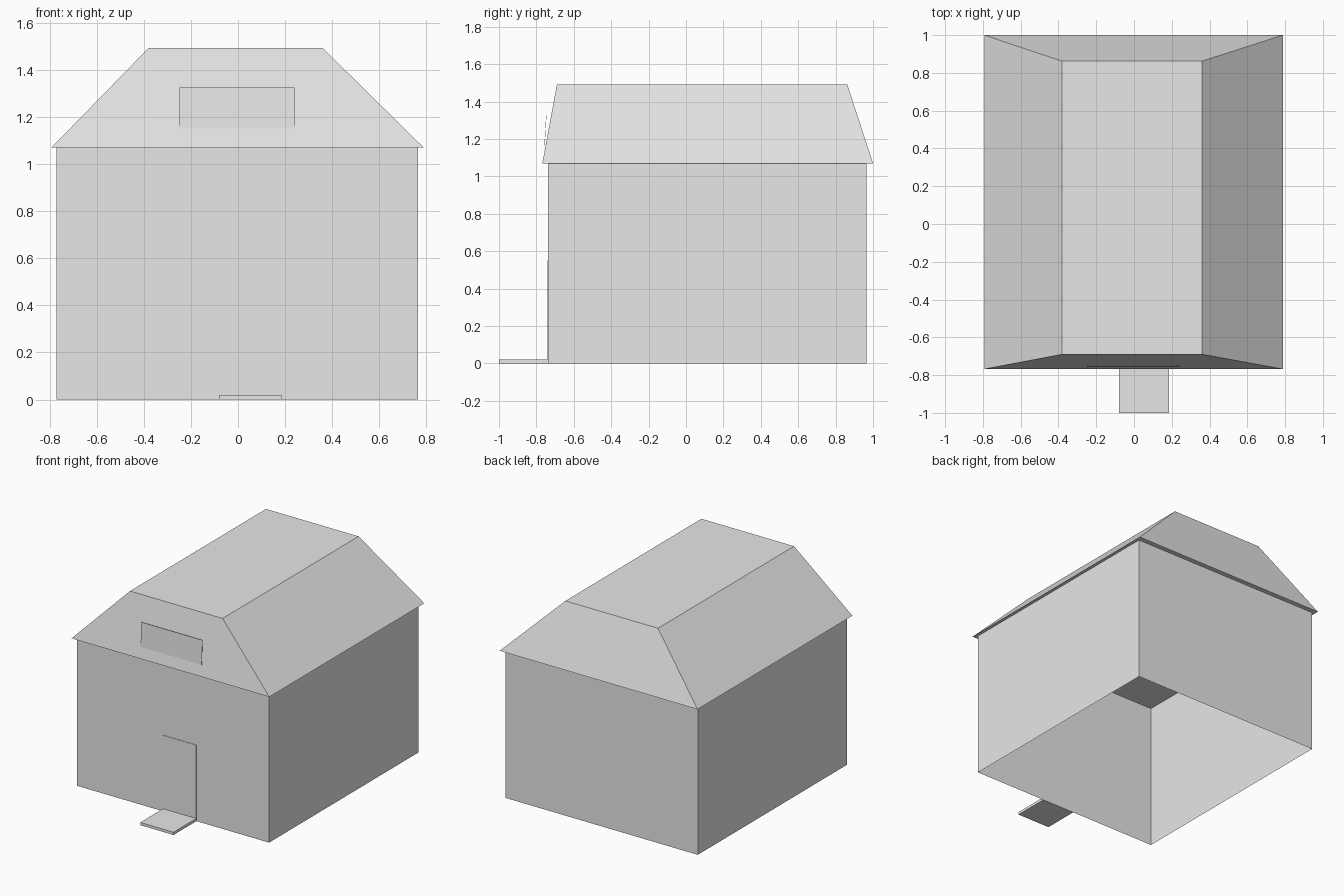
import bpy
import bmesh

if "Cube" in bpy.data.objects:
    bpy.data.objects.remove(bpy.data.objects["Cube"], do_unlink=True)

GREY = (0.8, 0.8, 0.8, 1)
plain = bpy.data.materials.new("plain_grey")
plain.use_nodes = True
plain.diffuse_color = GREY
plain.node_tree.nodes["Principled BSDF"].inputs["Base Color"].default_value = GREY


def loft(name, bottom, top, z0, z1, caps=("bottom", "top")):
    """Join two rectangles (x0, x1, y0, y1) at heights z0 and z1."""
    bm = bmesh.new()
    rings = []
    for (x0, x1, y0, y1), z in ((bottom, z0), (top, z1)):
        corners = ((x0, y0), (x1, y0), (x1, y1), (x0, y1))
        rings.append([bm.verts.new((x, y, z)) for x, y in corners])
    low, high = rings
    for i in range(4):
        j = (i + 1) % 4
        bm.faces.new((low[i], low[j], high[j], high[i]))
    if "bottom" in caps:
        bm.faces.new(low[::-1])
    if "top" in caps:
        bm.faces.new(high)
    mesh = bpy.data.meshes.new(name)
    bm.to_mesh(mesh)
    bm.free()
    mesh.materials.append(plain)
    obj = bpy.data.objects.new(name, mesh)
    bpy.context.collection.objects.link(obj)
    return obj


# Walls: a single skin, open underneath
WALL = (-0.77, 0.765, -0.738, 0.965)
EAVES = 1.07
loft("walls", WALL, WALL, 0, EAVES, caps=())

# Hipped roof with a flat top; its underside closes the room
loft("roof", (-0.792, 0.788, -0.768, 1.0), (-0.38, 0.36, -0.69, 0.862), EAVES, 1.492)

# Door plate and the step in front of it
DOOR = (-0.08, 0.185)
door = (*DOOR, -0.741, -0.738)
loft("door", door, door, 0, 0.55)
step = (*DOOR, -1.0, -0.738)
loft("door_step", step, step, 0, 0.02)

# Thin board leaning on the front slope of the roof
loft("front_board", (-0.248, 0.24, -0.758, -0.756), (-0.248, 0.24, -0.748, -0.746), 1.15, 1.325)
